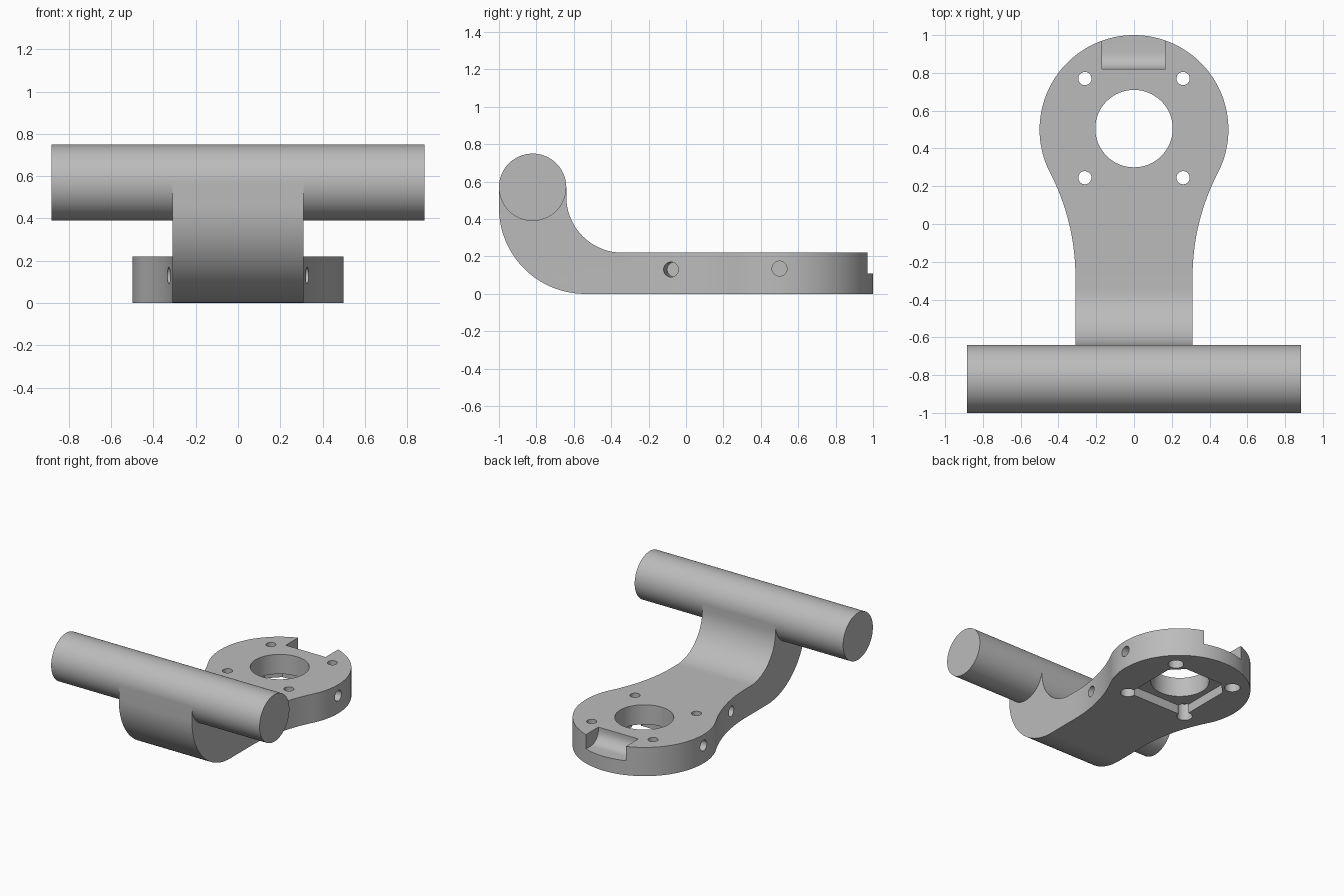
import bpy, bmesh, math
from mathutils import Vector, Matrix

cube = bpy.data.objects.get("Cube")
if cube:
    bpy.data.objects.remove(cube, do_unlink=True)

grey = bpy.data.materials.new("plain grey")
grey.use_nodes = True
colour = (0.5, 0.5, 0.5, 1)
grey.diffuse_color = colour
grey.node_tree.nodes["Principled BSDF"].inputs["Base Color"].default_value = colour


def make_object(name, bm):
    bmesh.ops.recalc_face_normals(bm, faces=bm.faces)
    mesh = bpy.data.meshes.new(name)
    bm.to_mesh(mesh)
    bm.free()
    mesh.materials.append(grey)
    obj = bpy.data.objects.new(name, mesh)
    bpy.context.collection.objects.link(obj)
    return obj


def prism(name, points, offset):
    """Extrude a closed outline of 3D points along an offset."""
    bm = bmesh.new()
    face = bm.faces.new([bm.verts.new(p) for p in points])
    new = bmesh.ops.extrude_face_region(bm, geom=[face])["geom"]
    bmesh.ops.translate(bm, vec=offset, verts=[v for v in new if isinstance(v, bmesh.types.BMVert)])
    return make_object(name, bm)


def cylinder(name, start, end, radius, sides=32):
    start, end = Vector(start), Vector(end)
    axis = end - start
    turn = axis.to_track_quat('Z', 'Y').to_matrix().to_4x4()
    bm = bmesh.new()
    bmesh.ops.create_cone(bm, cap_ends=True, segments=sides, radius1=radius, radius2=radius,
                          depth=axis.length, matrix=Matrix.Translation((start + end) / 2) @ turn)
    return make_object(name, bm)


def arc(cx, cy, r, a, b, steps=20):
    angles = [math.radians(a + (b - a) * i / steps) for i in range(steps + 1)]
    return [(cx + r * math.cos(t), cy + r * math.sin(t)) for t in angles]


def combine(target, tool, operation):
    mod = target.modifiers.new(operation, 'BOOLEAN')
    mod.operation, mod.object, mod.solver = operation, tool, 'EXACT'
    bpy.context.view_layer.objects.active = target
    bpy.ops.object.modifier_apply(modifier=mod.name)
    bpy.data.objects.remove(tool, do_unlink=True)


def smooth(obj):
    bpy.ops.object.select_all(action='DESELECT')
    obj.select_set(True)
    bpy.context.view_layer.objects.active = obj
    bpy.ops.object.shade_smooth_by_angle(angle=math.radians(30))


T = 0.22            # plate thickness
CY = 0.5            # centre of the round end
NECK = 0.31         # half width of the neck
FY, FR = -0.28, 1.2  # start and radius of the neck fillet

# Side profile: flat plate sweeping up into the bar
side = [(1.1, T), (1.1, 0)] + arc(-0.54, 0.46, 0.46, 270, 180, 28)
side += [(-1, 0.57), (-0.64, 0.57)] + arc(-0.34, 0.52, 0.30, 180, 270, 24)
bracket = prism("bracket", [(-0.7, y, z) for y, z in side], (1.4, 0, 0))

# Plan outline: round end blended into a straight neck
fx = NECK + FR
lean = math.degrees(math.atan2(CY - FY, fx))
right = [(NECK, -1.2)] + arc(fx, FY, FR, 180, 180 - lean, 16) + arc(0, CY, 0.5, -lean, 90, 40)[1:]
plan = right + [(-x, y) for x, y in reversed(right[:-1])]
combine(bracket, prism("plan_cutter", [(x, y, -0.5) for x, y in plan], (0, 0, 2)), 'INTERSECT')

# Central bore and pocket underneath
combine(bracket, cylinder("bore_cutter", (0, 0.505, -1), (0, 0.505, 1), 0.205, 64), 'DIFFERENCE')
half = [(0.20, -0.26), (0.25, -0.21), (0.25, 0.17), (0.16, 0.26)]
pocket = half + [(-x, y) for x, y in reversed(half)]
combine(bracket, prism("pocket_cutter", [(x, 0.505 + y, -0.1) for x, y in pocket], (0, 0, 0.17)), 'DIFFERENCE')

# Four screw holes, counterbored from below
for x in (-0.26, 0.26):
    for y in (0.245, 0.77):
        combine(bracket, cylinder("screw_cutter", (x, y, -1), (x, y, 1), 0.035), 'DIFFERENCE')
        combine(bracket, cylinder("counterbore_cutter", (x, y, -0.1), (x, y, 0.13), 0.055), 'DIFFERENCE')

# Blind holes in both flanks, square to the surface
for s in (-1, 1):
    for spot, normal in (((0.5, CY, 0.135), (1, 0, 0)), ((0.325, -0.08, 0.13), (0.985, -0.17, 0))):
        p, n = Vector(spot), Vector(normal)
        p.x, n.x = p.x * s, n.x * s
        combine(bracket, cylinder("flank_cutter", p + n * 0.1, p - n * 0.11, 0.04), 'DIFFERENCE')

# Rear notch with a rounded inner corner
notch = [(0.82, 0.4)] + arc(0.91, 0.2, 0.09, 180, 270, 10) + [(1.2, 0.11), (1.2, 0.4)]
combine(bracket, prism("notch_cutter", [(-0.17, y, z) for y, z in notch], (0.338, 0, 0)), 'DIFFERENCE')
smooth(bracket)

# Cross bar
bar = cylinder("cross_bar", (-0.883, -0.82, 0.57), (0.883, -0.82, 0.57), 0.18, 64)
smooth(bar)
